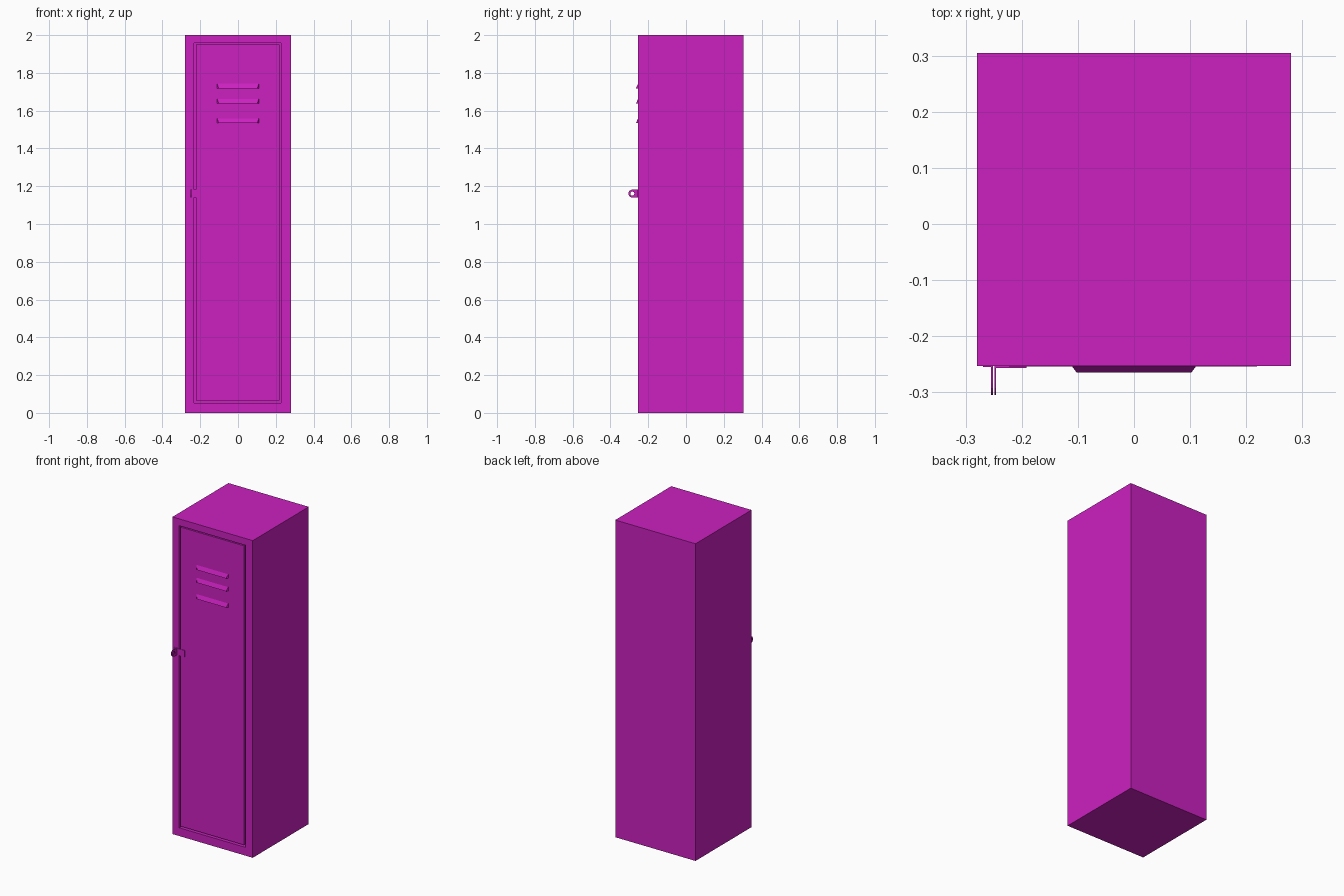
import bpy, bmesh
from math import sin, cos, radians, atan2, degrees

if "Cube" in bpy.data.objects:
    bpy.data.objects.remove(bpy.data.objects["Cube"])

paint = bpy.data.materials.new("magenta_paint")
paint.diffuse_color = (0.6, 0.015, 0.53, 1)
paint.use_nodes = True
paint.node_tree.nodes["Principled BSDF"].inputs["Base Color"].default_value = paint.diffuse_color

FRONT, BACK = -0.253, 0.305


def box(bm, x0, x1, y0, y1, z0, z1):
    verts = bmesh.ops.create_cube(bm, size=1)["verts"]
    for v in verts:
        v.co = (x1 if v.co.x > 0 else x0,
                y1 if v.co.y > 0 else y0,
                z1 if v.co.z > 0 else z0)


def finish(name, bm):
    bmesh.ops.recalc_face_normals(bm, faces=bm.faces)
    mesh = bpy.data.meshes.new(name)
    bm.to_mesh(mesh)
    bm.free()
    mesh.materials.append(paint)
    obj = bpy.data.objects.new(name, mesh)
    bpy.context.collection.objects.link(obj)
    return obj


# Cabinet with a recessed door opening in the front face
bm = bmesh.new()
box(bm, -0.28, 0.28, FRONT, 0.301, 0, 2)
bm.normal_update()
front = min(bm.faces, key=lambda f: f.calc_center_median().y)
bmesh.ops.inset_region(bm, faces=[front], thickness=0.05)
for v in front.verts:
    v.co.x = 0.228 if v.co.x > 0 else -0.233
    v.co.z = 1.957 if v.co.z > 1 else 0.052
opening = bmesh.ops.extrude_face_region(bm, geom=[front])["geom"]
bmesh.ops.translate(bm, vec=(0, 0.03, 0),
                    verts=[g for g in opening if isinstance(g, bmesh.types.BMVert)])
if front.is_valid:
    bmesh.ops.delete(bm, geom=[front], context='FACES_ONLY')
finish("cabinet", bm)

# Back panel
bm = bmesh.new()
box(bm, -0.28, 0.28, 0.301, BACK, 0, 2)
finish("back_panel", bm)

# Door panel, a little proud of the frame
bm = bmesh.new()
box(bm, -0.223, 0.219, FRONT - 0.001, FRONT + 0.02, 0.065, 1.951)
finish("door", bm)

# Vent louvres: wedges with tapered ends
for i, z in enumerate((1.718, 1.637, 1.534)):
    bm = bmesh.new()
    y_back, y_lip = FRONT, FRONT - 0.012
    ring = [[bm.verts.new(p) for p in ((s * 0.111, y_back, z + 0.027),
                                       (s * 0.111, y_back, z),
                                       (s * 0.102, y_lip, z))] for s in (-1, 1)]
    left, right = ring
    bm.faces.new(left)
    bm.faces.new(right)
    for a in range(3):
        b = (a + 1) % 3
        bm.faces.new((left[a], left[b], right[b], right[a]))
    finish(f"vent_louvre_{i + 1}", bm)


def hasp_tab(bm, x0, x1):
    """Padlock tab: rounded front end, square root, round hole."""
    cy, cz, r, hole = -0.284, 1.161, 0.021, 0.011
    root = FRONT - cy
    corner = degrees(atan2(r, root))
    angles = [-60, -corner, 0, corner, 60] + [90 + 22.5 * k for k in range(9)]
    loops = []
    for x in (x0, x1):
        outer, inner = [], []
        for a in angles:
            c, s = cos(radians(a)), sin(radians(a))
            d = r
            if c > 0.001:
                d = min(root / c, r / max(abs(s), 1e-6))
            outer.append(bm.verts.new((x, cy + d * c, cz + d * s)))
            inner.append(bm.verts.new((x, cy + hole * c, cz + hole * s)))
        loops.append((outer, inner))
    (o0, i0), (o1, i1) = loops
    n = len(angles)
    for a in range(n):
        b = (a + 1) % n
        for p, q in ((o0, i0), (i0, i1), (i1, o1), (o1, o0)):
            bm.faces.new((p[a], p[b], q[b], q[a]))


# Hasp halves: flat plate plus tab, one on the frame and one on the door
for name, plate, tab, y in (("frame_hasp", (-0.269, -0.2515), (-0.2545, -0.2515), 0.002),
                            ("door_hasp", (-0.2485, -0.192), (-0.2485, -0.2455), 0.004)):
    bm = bmesh.new()
    box(bm, *plate, FRONT - y, FRONT, 1.14, 1.182)
    hasp_tab(bm, *tab)
    finish(name, bm)
